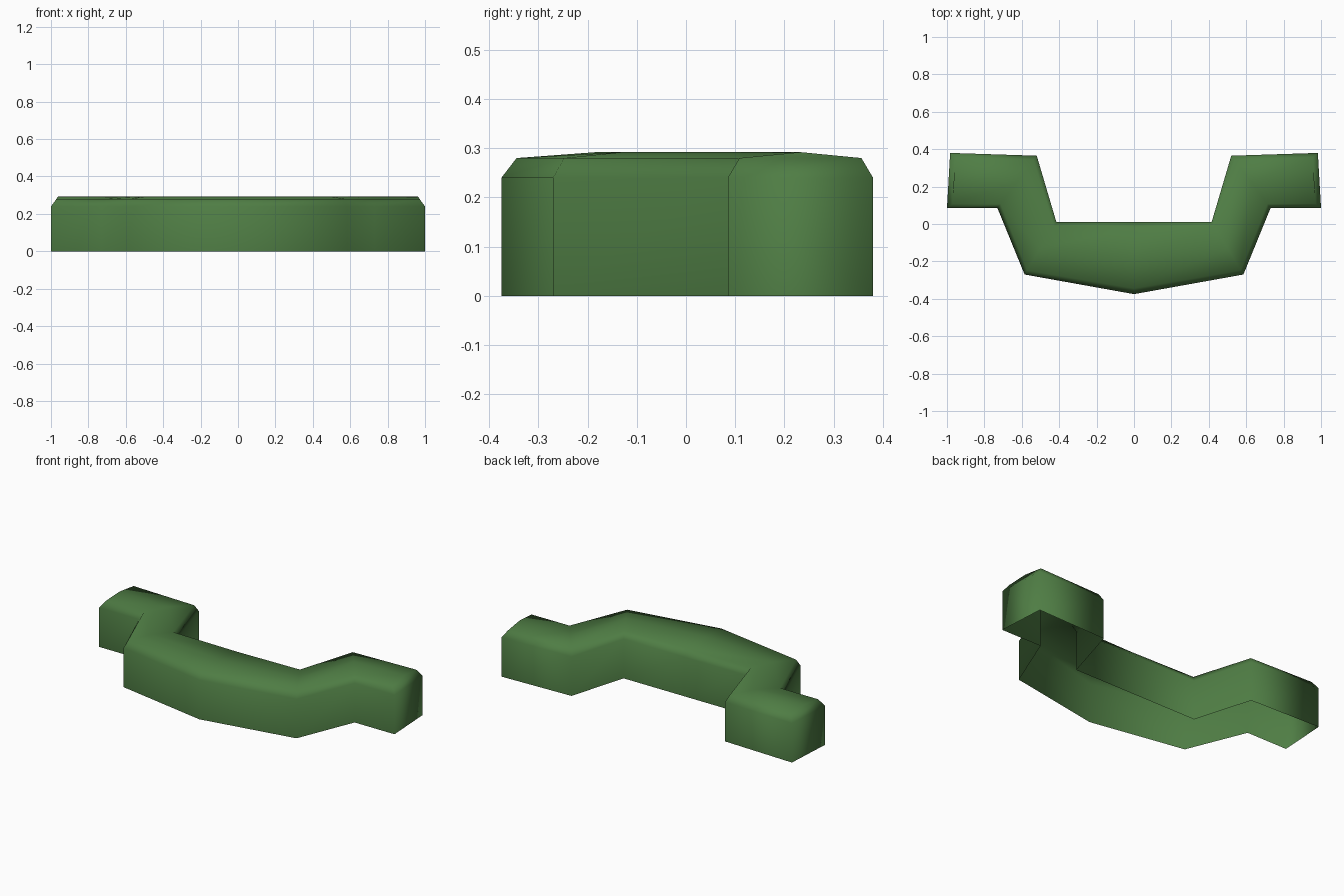
import bpy
import bmesh
from mathutils import Vector

if "Cube" in bpy.data.objects:
    bpy.data.objects.remove(bpy.data.objects["Cube"])

# single flat colour
green = bpy.data.materials.new("leaf_green")
green.diffuse_color = (0.078, 0.205, 0.058, 1)
green.use_nodes = True
green.node_tree.nodes["Principled BSDF"].inputs["Base Color"].default_value = green.diffuse_color

# stations along the right half: front point, back point
half = [((0.0, -0.375), (0.0, 0.01)),
        ((0.585, -0.27), (0.415, 0.01)),
        ((0.73, 0.085), (0.52, 0.365)),
        ((1.0, 0.085), (0.983, 0.38))]
mirrored = [((-f[0], f[1]), (-b[0], b[1])) for f, b in half[:0:-1]]
stations = mirrored + half

WALL, RIM, RIDGE = 0.24, 0.28, 0.292   # heights of the cross-section
INSET = 0.16                           # chamfer, as share of the half width
END = 0.028                            # chamfer at the two ends

bm = bmesh.new()
rings = []
for i, (f, b) in enumerate(stations):
    f, b = Vector(f), Vector(b)
    mid = (f + b) / 2
    shift = Vector((0, 0))
    if i in (0, len(stations) - 1):
        shift.x = END if f.x < 0 else -END
    section = [(f, 0), (f, WALL), (f.lerp(mid, INSET) + shift, RIM),
               (mid + shift, RIDGE),
               (b.lerp(mid, INSET) + shift, RIM), (b, WALL), (b, 0)]
    rings.append([bm.verts.new((p.x, p.y, z)) for p, z in section])

# skin between stations; the underside stays open
for r, s in zip(rings, rings[1:]):
    for k in range(6):
        bm.faces.new((r[k], s[k], s[k + 1], r[k + 1]))

# end walls and their chamfers
for r in (rings[0], rings[-1]):
    loops = [(r[0], r[1], r[5], r[6]), (r[1], r[2], r[3], r[4], r[5])]
    for loop in loops:
        bm.faces.new(loop if r is rings[0] else loop[::-1])
bmesh.ops.recalc_face_normals(bm, faces=bm.faces)

# outward direction check: top faces must look up
if sum(f.normal.z * f.calc_area() for f in bm.faces) < 0:
    bmesh.ops.reverse_faces(bm, faces=bm.faces)

for f in bm.faces:
    f.smooth = True
mesh = bpy.data.meshes.new("curved_bar")
bm.to_mesh(mesh)
bm.free()
mesh.materials.append(green)
bar = bpy.data.objects.new("curved_bar", mesh)
bpy.context.collection.objects.link(bar)
